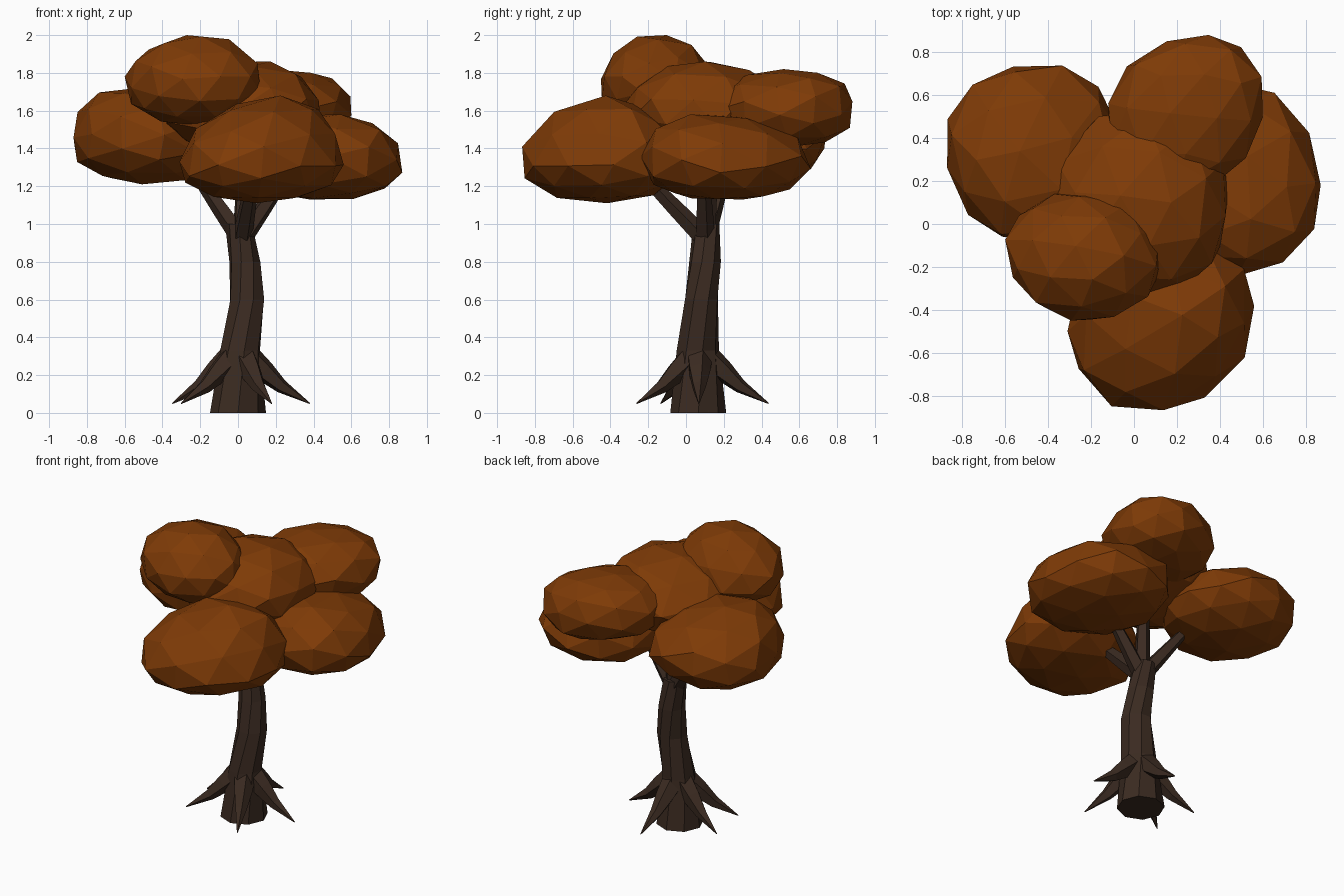
import bpy, bmesh, math, random
from mathutils import Vector, Euler

random.seed(4)
if "Cube" in bpy.data.objects:
    bpy.data.objects.remove(bpy.data.objects["Cube"], do_unlink=True)


def make_material(name, rgb):
    mat = bpy.data.materials.new(name)
    mat.use_nodes = True
    mat.diffuse_color = (*rgb, 1)
    bsdf = mat.node_tree.nodes["Principled BSDF"]
    bsdf.inputs["Base Color"].default_value = (*rgb, 1)
    bsdf.inputs["Roughness"].default_value = 0.9
    return mat


bark = make_material("dark bark", (0.043, 0.0235, 0.015))
leaf = make_material("autumn leaf", (0.21, 0.043, 0.002))


def finish(bm, name, mat):
    bmesh.ops.recalc_face_normals(bm, faces=bm.faces)
    mesh = bpy.data.meshes.new(name)
    bm.to_mesh(mesh)
    bm.free()
    mesh.materials.append(mat)
    obj = bpy.data.objects.new(name, mesh)
    bpy.context.collection.objects.link(obj)
    return obj


def tube(name, path, sides, level=False, twist=0.0, jitter=0.0):
    """Flat-sided limb through (x, y, z, radius) points."""
    bm = bmesh.new()
    pts = [Vector(p[:3]) for p in path]
    rings = []
    for i, p in enumerate(pts):
        d = pts[min(i + 1, len(pts) - 1)] - pts[max(i - 1, 0)]
        if level:
            d = Vector((0, 0, 1))
        u = Vector((-d.y, d.x, 0))
        u = u.normalized() if u.length > 1e-4 else Vector((1, 0, 0))
        v = d.normalized().cross(u)
        ring = []
        for k in range(sides):
            a = math.tau * k / sides + twist * i
            r = path[i][3] * (1 + (random.uniform(-jitter, jitter) if i else 0))
            ring.append(bm.verts.new(p + (u * math.cos(a) + v * math.sin(a)) * r))
        rings.append(ring)
    for lo, hi in zip(rings, rings[1:]):
        for k in range(sides):
            n = (k + 1) % sides
            bm.faces.new((lo[k], lo[n], hi[n], hi[k]))
    bm.faces.new(rings[0][::-1])
    bm.faces.new(rings[-1])
    return finish(bm, name, bark)


# Leaning, slightly twisted trunk
tube("trunk", [(0, 0.065, 0, 0.148), (0.01, 0.066, 0.33, 0.112),
               (0.045, 0.08, 0.6, 0.096), (0.033, 0.1, 0.8, 0.083),
               (0.005, 0.108, 1.0, 0.072)], 8, True, 0.2, 0.06)

# Branches that fork from the top of the trunk
forks = {"front_branch": (0.08, -0.22, 1.25), "left_branch": (0.25, 0.09, 1.25),
         "right_branch": (-0.21, 0.2, 1.25), "middle_branch": (0.04, 0.14, 1.45)}
for name, tip in forks.items():
    start = Vector((0.02, 0.1, 0.92))
    mid = start.lerp(Vector(tip), 0.5)
    tube(name, [(*start, 0.055), (*mid, 0.046), (*tip, 0.034)], 5)

# Pointed roots flaring out of the trunk base
for i, deg in enumerate((0, 86, 165, 213, 297)):
    c, s = math.cos(math.radians(deg)), math.sin(math.radians(deg))
    path = [(0.01 + c * d, 0.068 + s * d, z, r) for d, z, r in
            ((0.05, 0.29, 0.072), (0.13, 0.22, 0.06), (0.22, 0.14, 0.038), (0.37, 0.05, 0.003))]
    tube(f"root_{i + 1}", path, 5)


def leaf_clump(name, centre, low, high, turn, skew=0.0, lean=(0, 0), flat=1.0):
    """Faceted lump: own reach per side, slanted in plan, leaning peak, flattened ends."""
    bm = bmesh.new()
    bmesh.ops.create_icosphere(bm, subdivisions=2, radius=1)
    rot = Euler((turn, turn * 2, turn * 3)).to_matrix()
    for v in bm.verts:
        v.co = rot @ v.co * random.uniform(0.97, 1.03)
        v.co.x, v.co.y = v.co.x + skew * v.co.y, v.co.y + skew * v.co.x
    for axis in range(3):
        lo = min(v.co[axis] for v in bm.verts)
        hi = max(v.co[axis] for v in bm.verts)
        power = flat if axis == 2 else 1
        c = centre[axis]
        for v in bm.verts:
            t = v.co[axis]
            if t > 0:
                v.co[axis] = c + (t / hi) ** power * (high[axis] - c)
            else:
                v.co[axis] = c + (t / lo) ** power * (low[axis] - c)
    for v in bm.verts:
        rise = max(0, (v.co.z - centre[2]) / (high[2] - centre[2]))
        v.co.x += lean[0] * rise ** 2
        v.co.y += lean[1] * rise ** 2
    return finish(bm, name, leaf)


# Canopy: centre, lowest corner, highest corner
leaf_clump("back_right_clump", (-0.48, 0.36, 1.43), (-0.87, -0.09, 1.21), (-0.07, 0.74, 1.72),
           0.3, 0.01, (-0.08, -0.08))
leaf_clump("back_clump", (0.26, 0.53, 1.61), (-0.12, 0.14, 1.41), (0.6, 0.88, 1.82),
           0.7, 0.08, (0, 0.03), 0.82)
leaf_clump("left_clump", (0.46, 0.2, 1.32), (0.06, -0.24, 1.13), (0.87, 0.66, 1.58),
           1.1, -0.04, (0, -0.08), 0.85)
leaf_clump("front_clump", (0.11, -0.44, 1.32), (-0.31, -0.87, 1.11), (0.56, -0.03, 1.68),
           1.6, 0.05, (0.1, 0.04))
leaf_clump("top_clump", (-0.23, -0.15, 1.73), (-0.6, -0.45, 1.52), (0.12, 0.14, 2.0), 2.2, -0.03)
leaf_clump("middle_clump", (0.06, 0.08, 1.58), (-0.4, -0.35, 1.37), (0.44, 0.54, 1.86), 2.7)
